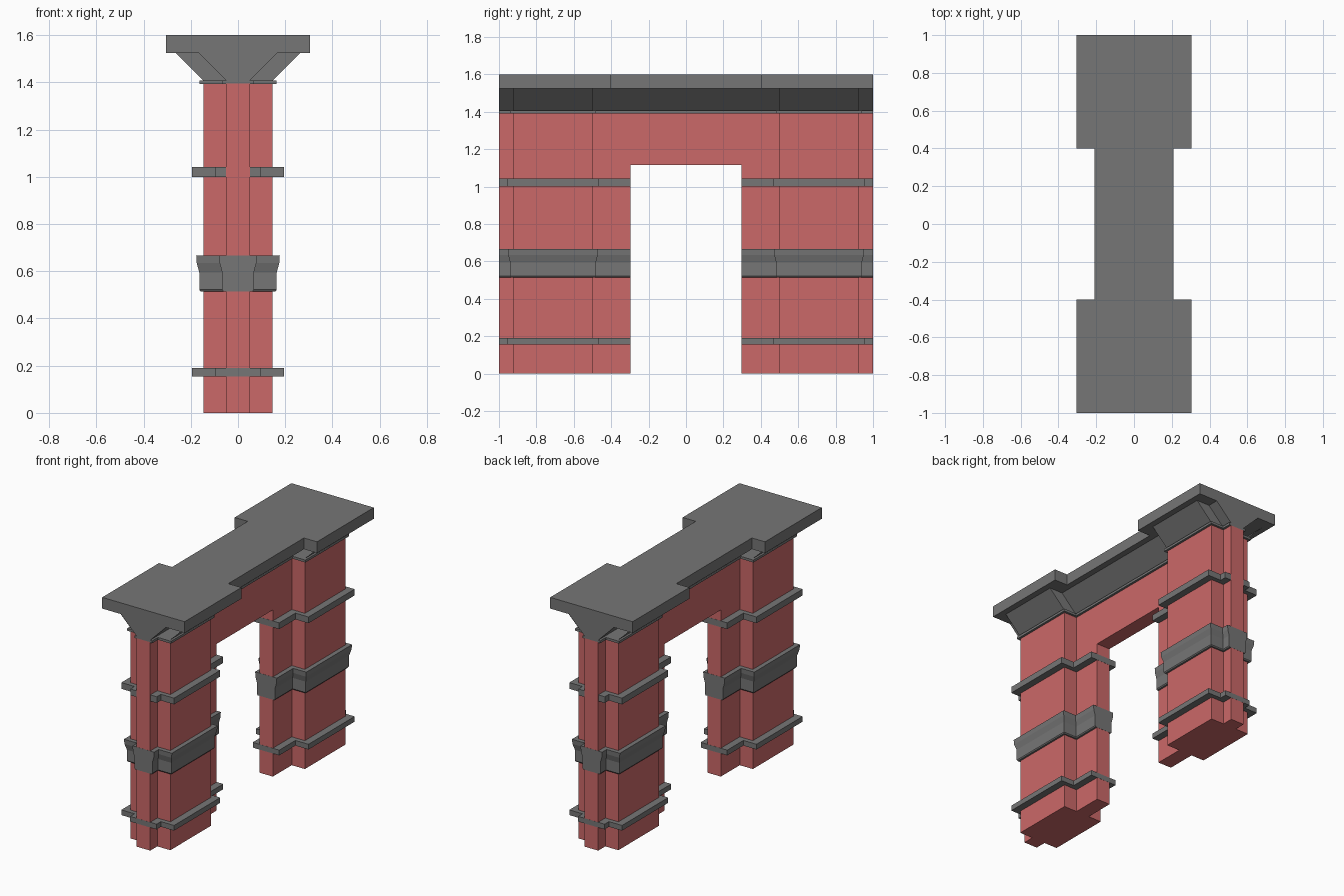
import bpy, bmesh

cube = bpy.data.objects.get("Cube")
if cube:
    bpy.data.objects.remove(cube, do_unlink=True)


def material(name, color):
    mat = bpy.data.materials.new(name)
    mat.use_nodes = True
    mat.diffuse_color = (*color, 1)
    mat.node_tree.nodes["Principled BSDF"].inputs["Base Color"].default_value = (*color, 1)
    return mat


RED = material("brick red", (0.60, 0.14, 0.14))
GREY = material("stone grey", (0.18, 0.18, 0.18))

NARROW, WIDE = 0.05, 0.147      # half widths of the wall and its pilasters
INNER, OUTER = 0.497, 0.925     # pilaster extent along the wall
OPENING, END = 0.297, 1.0       # doorway half width and wall end


def finish(name, bm, mat, fix_normals=True):
    if fix_normals:
        bmesh.ops.recalc_face_normals(bm, faces=bm.faces)
    mesh = bpy.data.meshes.new(name)
    bm.to_mesh(mesh)
    bm.free()
    mesh.materials.append(mat)
    obj = bpy.data.objects.new(name, mesh)
    bpy.context.collection.objects.link(obj)
    return obj


def loft(name, rings, mat):
    """Solid through matching rings of points, capped at both ends."""
    bm = bmesh.new()
    loops = [[bm.verts.new(p) for p in ring] for ring in rings]
    n = len(loops[0])
    for a, b in zip(loops, loops[1:]):
        for i in range(n):
            j = (i + 1) % n
            bm.faces.new((a[i], a[j], b[j], b[i]))
    bm.faces.new(loops[0])
    bm.faces.new(loops[-1])
    return finish(name, bm, mat)


def box(name, hx, y0, y1, z0, z1, mat):
    rect = ((-hx, y0), (hx, y0), (hx, y1), (-hx, y1))
    return loft(name, [[(x, y, z) for x, y in rect] for z in (z0, z1)], mat)


def cross_ring(z, ox, oy, start, end, side):
    """Plan of one pier, grown outward by ox and oy."""
    n, w, a, b = NARROW + ox, WIDE + ox, INNER - oy, OUTER + oy
    half = [(n, start), (n, a), (w, a), (w, b), (n, b), (n, end)]
    plan = half + [(-x, y) for x, y in reversed(half)]
    return [(x, side * y, z) for x, y in plan]


# Wall with the doorway
arch = [(-END, 0), (-OPENING, 0), (-OPENING, 1.115), (OPENING, 1.115),
        (OPENING, 0), (END, 0), (END, 1.395), (-END, 1.395)]
loft("arch_wall", [[(x, y, z) for y, z in arch] for x in (-NARROW, NARROW)], RED)

# Piers with their stone bands: height, growth across, growth along
BANDS = {
    "base_band": [(0.155, 0.048, 0.03), (0.19, 0.048, 0.03)],
    "middle_band": [(0.515, 0.012, 0.010), (0.522, 0.017, 0.015), (0.595, 0.017, 0.015),
                    (0.635, 0.028, 0.026), (0.667, 0.030, 0.028)],
    "upper_band": [(1.0, 0.048, 0.03), (1.042, 0.048, 0.03)],
}
for side, label in ((-1, "front"), (1, "back")):
    lo, hi = sorted((side * INNER, side * OUTER))
    box(label + "_pilaster", WIDE, lo, hi, 0, 1.395, RED)
    for name, levels in BANDS.items():
        end = END - 0.001 if name == "upper_band" else END + 0.0005
        loft(f"{label}_{name}",
             [cross_ring(z, ox, oy, OPENING - 0.001, end, side) for z, ox, oy in levels], GREY)
    # Thin lip under the cornice
    loft(label + "_lip", [cross_ring(z, 0.015, 0.015, 0, END, side) for z in (1.392, 1.408)], GREY)

# Cornice along the whole wall
FLARE, Z0, Z1 = 0.117, 1.408, 1.525
profile = [(-NARROW, Z0), (NARROW, Z0), (NARROW + FLARE, Z1), (-NARROW - FLARE, Z1)]
loft("wall_cornice", [[(x, y, z) for x, z in profile] for y in (-END, END)], GREY)

# Hollow cornices over the pilasters, each closed at one end
for side, label in ((-1, "front"), (1, "back")):
    for sx, hand in ((1, "left"), (-1, "right")):
        near, far = sorted((side * INNER, side * OUTER), key=lambda y: y * sx)
        bm = bmesh.new()
        low, high = (sx * WIDE, Z0), (sx * (WIDE + FLARE), Z1)
        inner_low, inner_high = (sx * NARROW, Z0), (sx * (NARROW + FLARE), Z1)

        def face(points):
            bm.faces.new([bm.verts.new(p) for p in points])

        face([(low[0], near, Z0), (low[0], far, Z0), (high[0], far, Z1), (high[0], near, Z1)])
        face([(x, far, z) for x, z in (low, inner_low, inner_high, high)])
        bmesh.ops.remove_doubles(bm, verts=bm.verts, dist=0.0001)
        finish(f"{label}_{hand}_cornice", bm, GREY, False)

# Top slab, narrower in the middle
half = [(0.305, -1), (0.305, -0.4), (0.208, -0.4), (0.208, 0.4), (0.305, 0.4), (0.305, 1)]
plan = half + [(-x, y) for x, y in reversed(half)]
loft("top_slab", [[(x, y, z) for x, y in plan] for z in (Z1, 1.6)], GREY)
